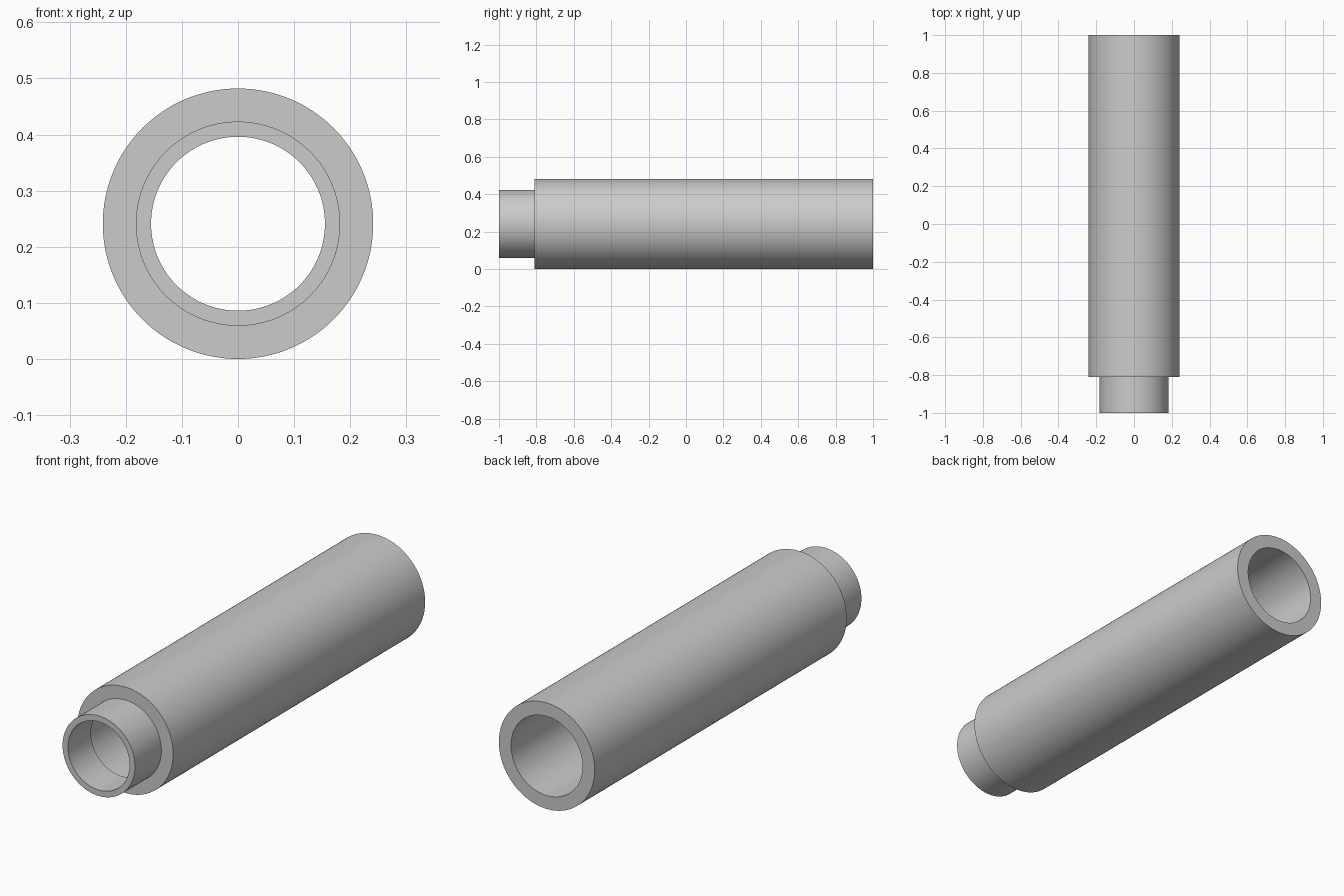
import bpy, bmesh, math

if "Cube" in bpy.data.objects:
    bpy.data.objects.remove(bpy.data.objects["Cube"])

R = 0.241      # sleeve radius, also the axis height
SEG = 128

# Closed wall profile (radius, y): outside from the front neck back, then the bore
profile = [(0.155, -1.0), (0.182, -1.0), (0.182, -0.81), (R, -0.81),
           (R, 1.0), (0.18, 1.0), (0.18, -0.81), (0.155, -0.835)]

bm = bmesh.new()
rings = []
for i in range(SEG):
    a = 2 * math.pi * i / SEG
    rings.append([bm.verts.new((r * math.cos(a), y, R + r * math.sin(a)))
                  for r, y in profile])
for i in range(SEG):
    p, q = rings[i], rings[(i + 1) % SEG]
    for j in range(len(profile)):
        k = (j + 1) % len(profile)
        bm.faces.new((p[j], p[k], q[k], q[j]))
bmesh.ops.recalc_face_normals(bm, faces=bm.faces)

# Stepped hollow sleeve
mesh = bpy.data.meshes.new("stepped_sleeve")
bm.to_mesh(mesh)
bm.free()
sleeve = bpy.data.objects.new("stepped_sleeve", mesh)
bpy.context.collection.objects.link(sleeve)
bpy.context.view_layer.objects.active = sleeve
sleeve.select_set(True)
bpy.ops.object.shade_smooth_by_angle(angle=math.radians(30))
